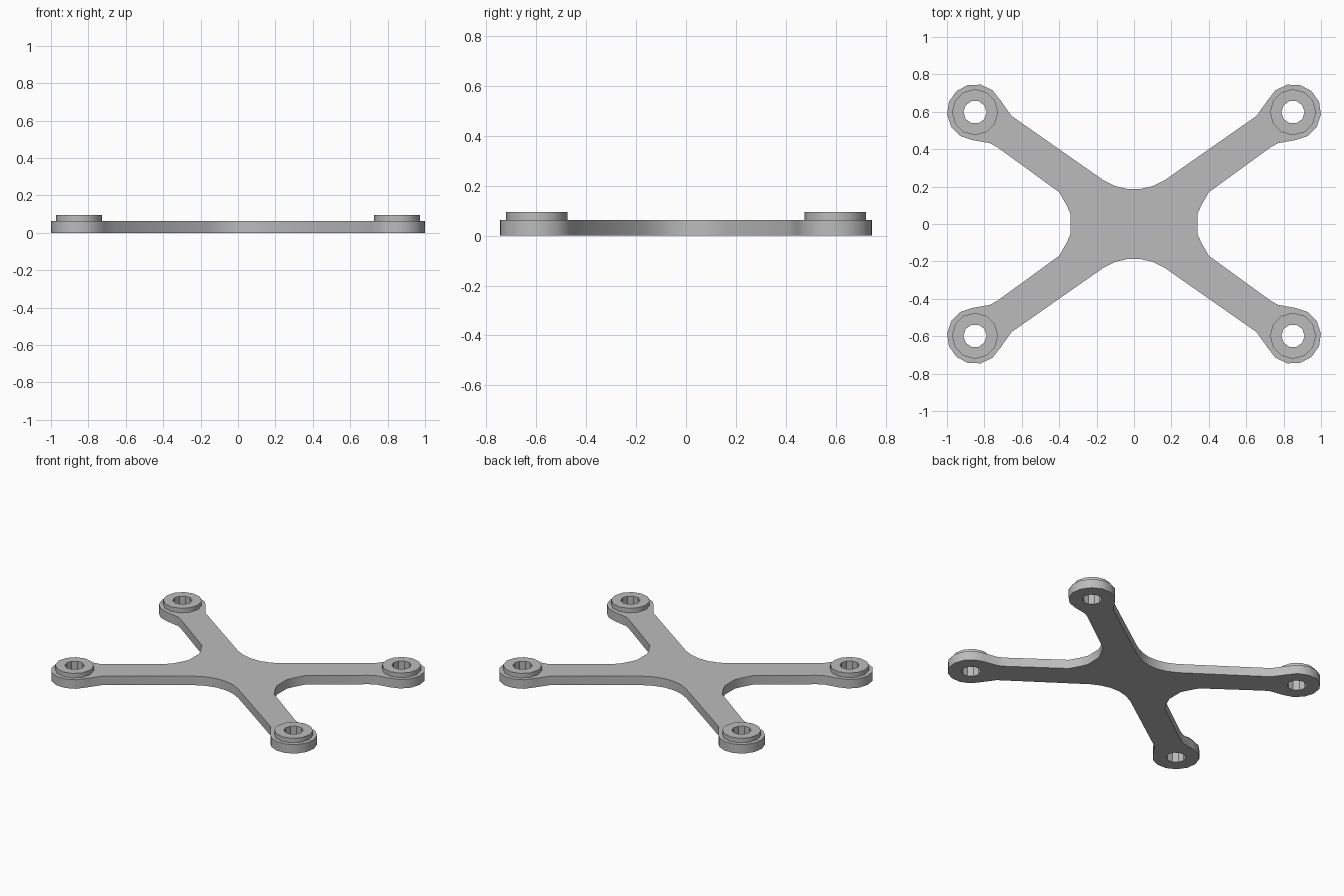
import bpy, bmesh
from math import cos, sin, radians, pi

cube = bpy.data.objects.get("Cube")
if cube:
    bpy.data.objects.remove(cube, do_unlink=True)

PAD_X, PAD_Y, PAD_R = 0.85, 0.598, 0.15
HOLE_R, BOSS_R = 0.062, 0.123
PLATE_TOP, BOSS_TOP = 0.063, 0.095

grey = bpy.data.materials.new("plain grey")
grey.use_nodes = True
color = (0.5, 0.5, 0.5, 1)
grey.diffuse_color = color
grey.node_tree.nodes["Principled BSDF"].inputs["Base Color"].default_value = color


def arc(cx, cy, r, start, end, steps):
    angles = [radians(start + (end - start) * i / steps) for i in range(steps + 1)]
    return [(cx + r * cos(a), cy + r * sin(a)) for a in angles]


def circle(cx, cy, r, sides):
    return arc(cx, cy, r, 0, 360, sides)[:-1]


def prism(name, loops, bottom, top):
    """Extrude a flat outline with holes into a solid."""
    bm = bmesh.new()
    for loop in loops:
        verts = [bm.verts.new((x, y, bottom)) for x, y in loop]
        for a, b in zip(verts, verts[1:] + verts[:1]):
            bm.edges.new((a, b))
    bmesh.ops.triangle_fill(bm, use_beauty=True, edges=bm.edges[:])
    grown = bmesh.ops.extrude_face_region(bm, geom=bm.faces[:], use_keep_orig=True)
    raised = [g for g in grown["geom"] if isinstance(g, bmesh.types.BMVert)]
    bmesh.ops.translate(bm, verts=raised, vec=(0, 0, top - bottom))
    bmesh.ops.recalc_face_normals(bm, faces=bm.faces[:])
    mesh = bpy.data.meshes.new(name)
    bm.to_mesh(mesh)
    bm.free()
    mesh.materials.append(grey)
    obj = bpy.data.objects.new(name, mesh)
    bpy.context.collection.objects.link(obj)
    bpy.ops.object.select_all(action="DESELECT")
    obj.select_set(True)
    bpy.context.view_layer.objects.active = obj
    bpy.ops.object.shade_smooth_by_angle(angle=radians(35))
    return obj


# One quarter of the plate outline: waist, arm, round pad, arm, waist
quarter = [(0.34, 0.055), (0.36, 0.1), (0.4, 0.17), (0.73, 0.41), (0.77, 0.432)]
quarter += arc(PAD_X, PAD_Y, PAD_R, -85, 155, 9)
quarter += [(0.655, 0.578), (0.165, 0.235), (0.1, 0.203), (0.035, 0.187)]

# Mirror the quarter around both axes into one closed outline
outline = []
corners = [(1, 1), (-1, 1), (-1, -1), (1, -1)]
for sx, sy in corners:
    part = [(x * sx, y * sy) for x, y in quarter]
    outline += part if sx * sy > 0 else part[::-1]

holes = [circle(PAD_X * sx, PAD_Y * sy, HOLE_R, 10) for sx, sy in corners]
prism("cross_plate", [outline] + holes, 0, PLATE_TOP)

# Raised ring around each screw hole
names = ["back_left", "back_right", "front_right", "front_left"]
for name, hole, (sx, sy) in zip(names, holes, corners):
    rim = circle(PAD_X * sx, PAD_Y * sy, BOSS_R, 12)
    prism(name + "_ring", [rim, hole], PLATE_TOP, BOSS_TOP)
